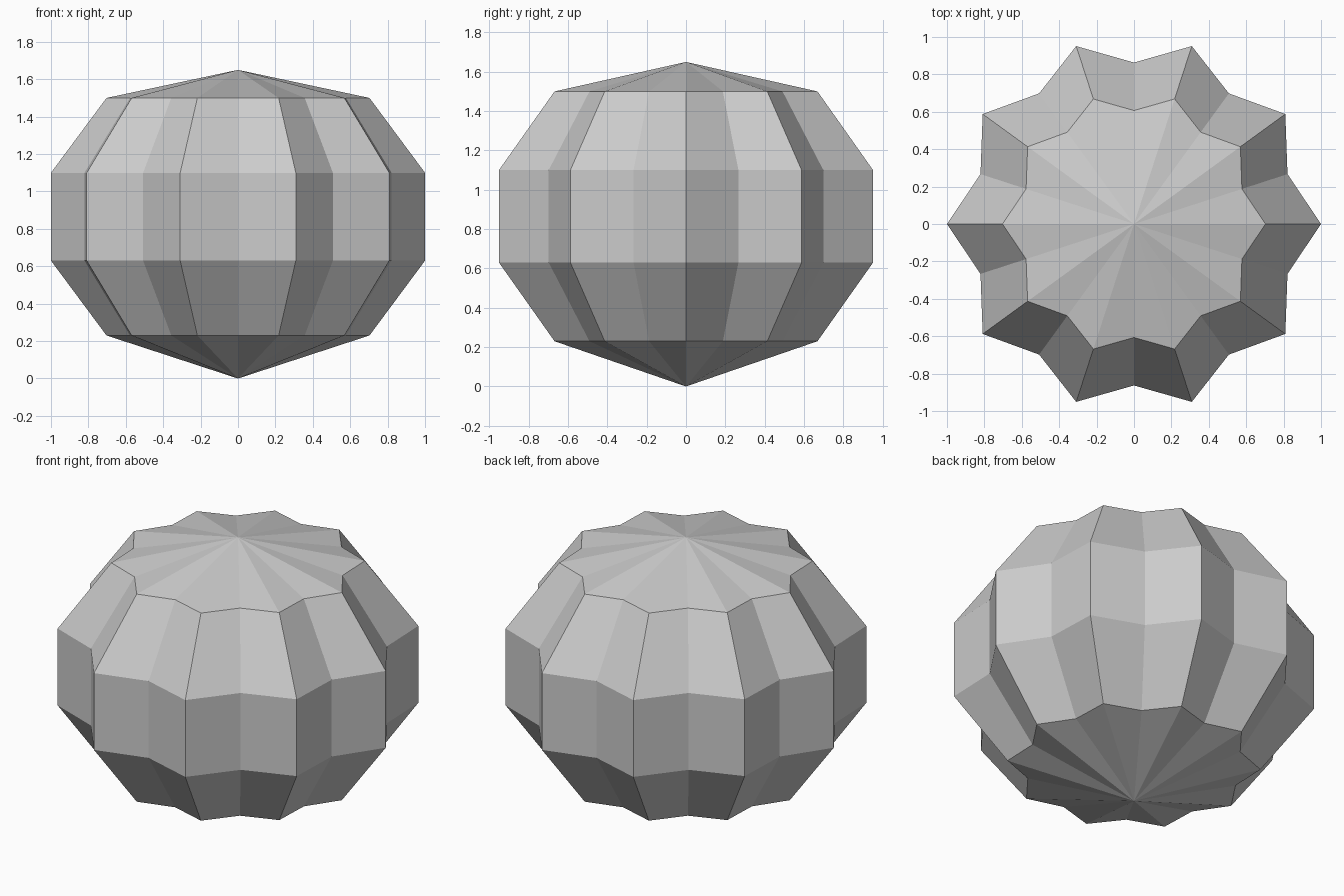
import bpy, bmesh
from math import cos, sin, pi

if "Cube" in bpy.data.objects:
    bpy.data.objects.remove(bpy.data.objects["Cube"])

RIBS = 10
VALLEY = 0.863                       # valley radius relative to ridge radius
RINGS = [(0.23, 0.703), (0.63, 1.0), (1.10, 1.0), (1.50, 0.703)]  # (z, ridge radius)
BOTTOM_Z, TOP_Z = 0.0, 1.65

bm = bmesh.new()


def star_ring(z, radius):
    n = RIBS * 2
    ring = []
    for i in range(n):
        r = radius * (VALLEY if i % 2 else 1.0)
        a = 2 * pi * i / n
        ring.append(bm.verts.new((r * cos(a), r * sin(a), z)))
    return ring


# Ribbed side walls
rings = [star_ring(z, r) for z, r in RINGS]
n = RIBS * 2
for low, high in zip(rings, rings[1:]):
    for i in range(n):
        j = (i + 1) % n
        bm.faces.new((low[i], low[j], high[j], high[i]))

# Pointed caps
bottom = bm.verts.new((0, 0, BOTTOM_Z))
top = bm.verts.new((0, 0, TOP_Z))
for i in range(n):
    j = (i + 1) % n
    bm.faces.new((bottom, rings[0][j], rings[0][i]))
    bm.faces.new((top, rings[-1][i], rings[-1][j]))

bmesh.ops.recalc_face_normals(bm, faces=bm.faces)
mesh = bpy.data.meshes.new("ribbed_body")
bm.to_mesh(mesh)
bm.free()
bpy.context.collection.objects.link(bpy.data.objects.new("ribbed_body", mesh))
